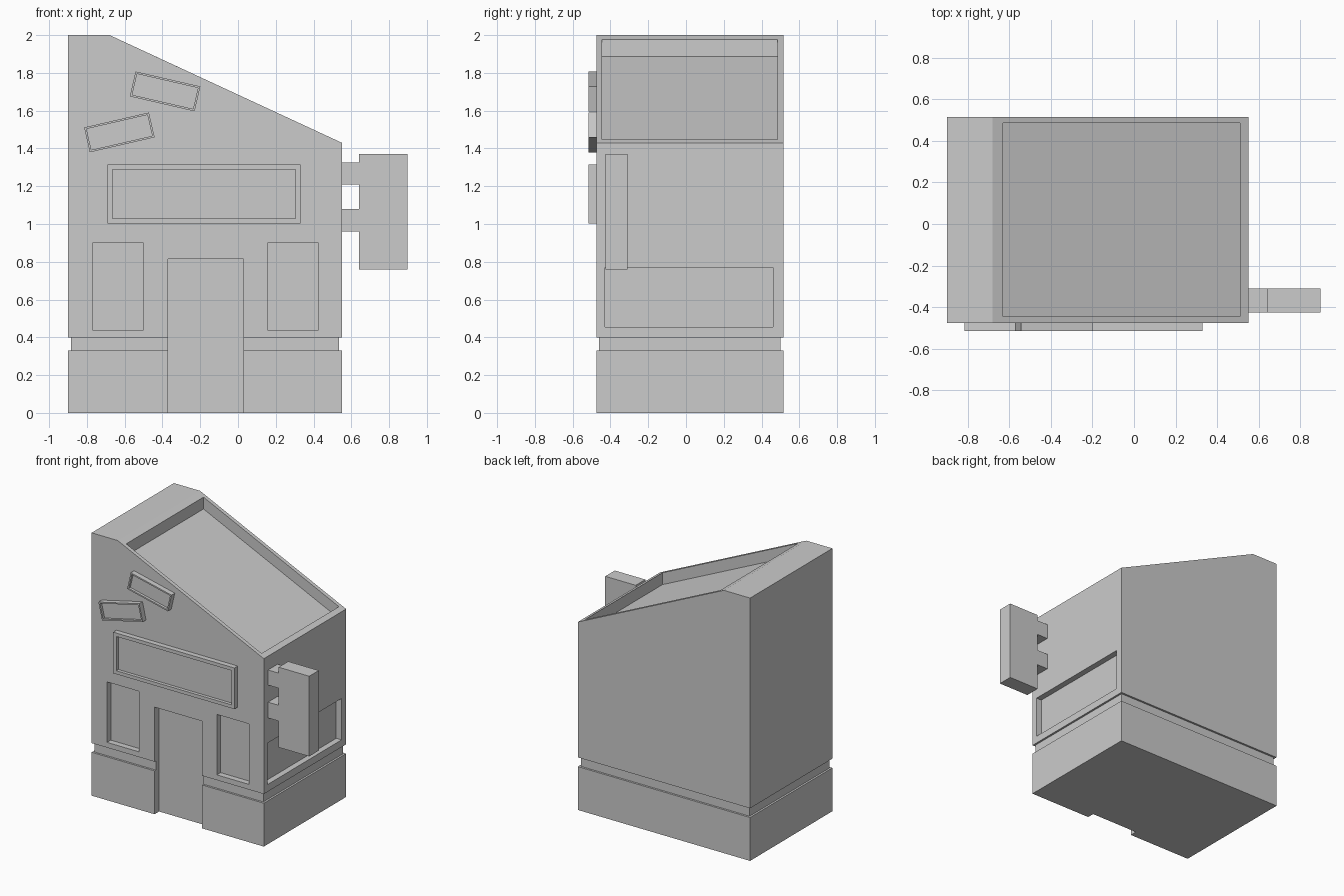
import bpy, bmesh, math
from mathutils import Matrix, Vector

if "Cube" in bpy.data.objects:
    bpy.data.objects.remove(bpy.data.objects["Cube"])

LEFT, RIGHT, FRONT, BACK = -0.90, 0.55, -0.475, 0.515
RIDGE, TOP, EAVE = -0.68, 2.0, 1.43


def make_object(name, bm):
    bmesh.ops.recalc_face_normals(bm, faces=bm.faces[:])
    mesh = bpy.data.meshes.new(name)
    bm.to_mesh(mesh)
    bm.free()
    ob = bpy.data.objects.new(name, mesh)
    bpy.context.collection.objects.link(ob)
    return ob


def prism(name, profile, y0, y1):
    """Extrude an x-z outline from y0 to y1."""
    bm = bmesh.new()
    face = bm.faces.new([bm.verts.new((x, y0, z)) for x, z in profile])
    ret = bmesh.ops.extrude_face_region(bm, geom=[face], use_keep_orig=True)
    verts = [g for g in ret["geom"] if isinstance(g, bmesh.types.BMVert)]
    bmesh.ops.translate(bm, verts=verts, vec=(0, y1 - y0, 0))
    return make_object(name, bm)


def rect(x0, x1, z0, z1):
    return [(x0, z0), (x1, z0), (x1, z1), (x0, z1)]


def panel(name, cx, cz, w, h, border, recess, angle=0):
    """Framed board on the front wall with a sunken centre."""
    bm = bmesh.new()
    depth = FRONT + 0.515
    bmesh.ops.create_cube(bm, size=1, matrix=Matrix.Diagonal((w, depth, h, 1)))
    bm.normal_update()
    front = min(bm.faces, key=lambda f: f.normal.y)
    bmesh.ops.inset_region(bm, faces=[front], thickness=border)
    inner = bmesh.ops.extrude_discrete_faces(bm, faces=[front])["faces"][0]
    bmesh.ops.translate(bm, verts=inner.verts[:], vec=(0, recess, 0))
    ob = make_object(name, bm)
    ob.location = (cx, FRONT - depth / 2, cz)
    ob.rotation_euler.y = -math.radians(angle)
    return ob


# Building shell: stacked rings with a shallow groove and a sloping roof
bm = bmesh.new()
rings = []
for z, d in [(0, 0), (0.33, 0), (0.33, 0.015), (0.40, 0.015), (0.40, 0), (None, 0)]:
    zl, zr = (TOP, EAVE) if z is None else (z, z)
    l, r, f, b = LEFT + d, RIGHT - d, FRONT + d, BACK - d
    pts = [(l, f, zl), (RIDGE, f, zl), (r, f, zr), (r, b, zr), (RIDGE, b, zl), (l, b, zl)]
    rings.append([bm.verts.new(p) for p in pts])
for low, high in zip(rings, rings[1:]):
    for i in range(6):
        j = (i + 1) % 6
        bm.faces.new((low[i], low[j], high[j], high[i]))
t = rings[-1]
bm.faces.new((t[0], t[1], t[4], t[5]))
bm.faces.new((t[1], t[2], t[3], t[4]))
bm.faces.new(rings[0][::-1])
building = make_object("building_shell", bm)


# Recesses: door, windows and sunken roof
def roof_z(x):
    return TOP + (x - RIDGE) * (EAVE - TOP) / (RIGHT - RIDGE)


rx0, rx1 = -0.63, 0.51
roof = [(rx0, roof_z(rx0) - 0.09), (rx1, roof_z(rx1) - 0.09), (rx1, 2.2), (rx0, 2.2)]
cutters = [
    prism("door_cutter", rect(-0.37, 0.03, -0.1, 0.815), -0.6, FRONT + 0.055),
    prism("left_window_cutter", rect(-0.77, -0.50, 0.44, 0.90), -0.6, FRONT + 0.045),
    prism("right_window_cutter", rect(0.155, 0.425, 0.44, 0.90), -0.6, FRONT + 0.045),
    prism("side_window_cutter", rect(RIGHT - 0.045, 0.7, 0.455, 0.77), -0.43, 0.46),
    prism("roof_cutter", roof, -0.445, 0.485),
]
bpy.context.view_layer.objects.active = building
for c in cutters:
    c.hide_render = True
    mod = building.modifiers.new(c.name, 'BOOLEAN')
    mod.operation, mod.solver, mod.object = 'DIFFERENCE', 'EXACT', c
    bpy.ops.object.modifier_apply(modifier=mod.name)
    bpy.data.objects.remove(c)

# Boards on the front wall
panel("front_sign", -0.18, 1.159, 1.02, 0.313, 0.037, 0.025)
panel("upper_plaque", -0.386, 1.702, 0.352, 0.135, 0.015, 0.02, -13)
panel("lower_plaque", -0.628, 1.485, 0.352, 0.135, 0.015, 0.02, 13)

# Hanging sign with two brackets, one outline
bx, sx = RIGHT, 0.64
prism("hanging_sign", [
    (sx, 0.76), (0.897, 0.76), (0.897, 1.37), (sx, 1.37),
    (sx, 1.325), (bx, 1.325), (bx, 1.21), (sx, 1.21),
    (sx, 1.08), (bx, 1.08), (bx, 0.96), (sx, 0.96)], -0.425, -0.31)
